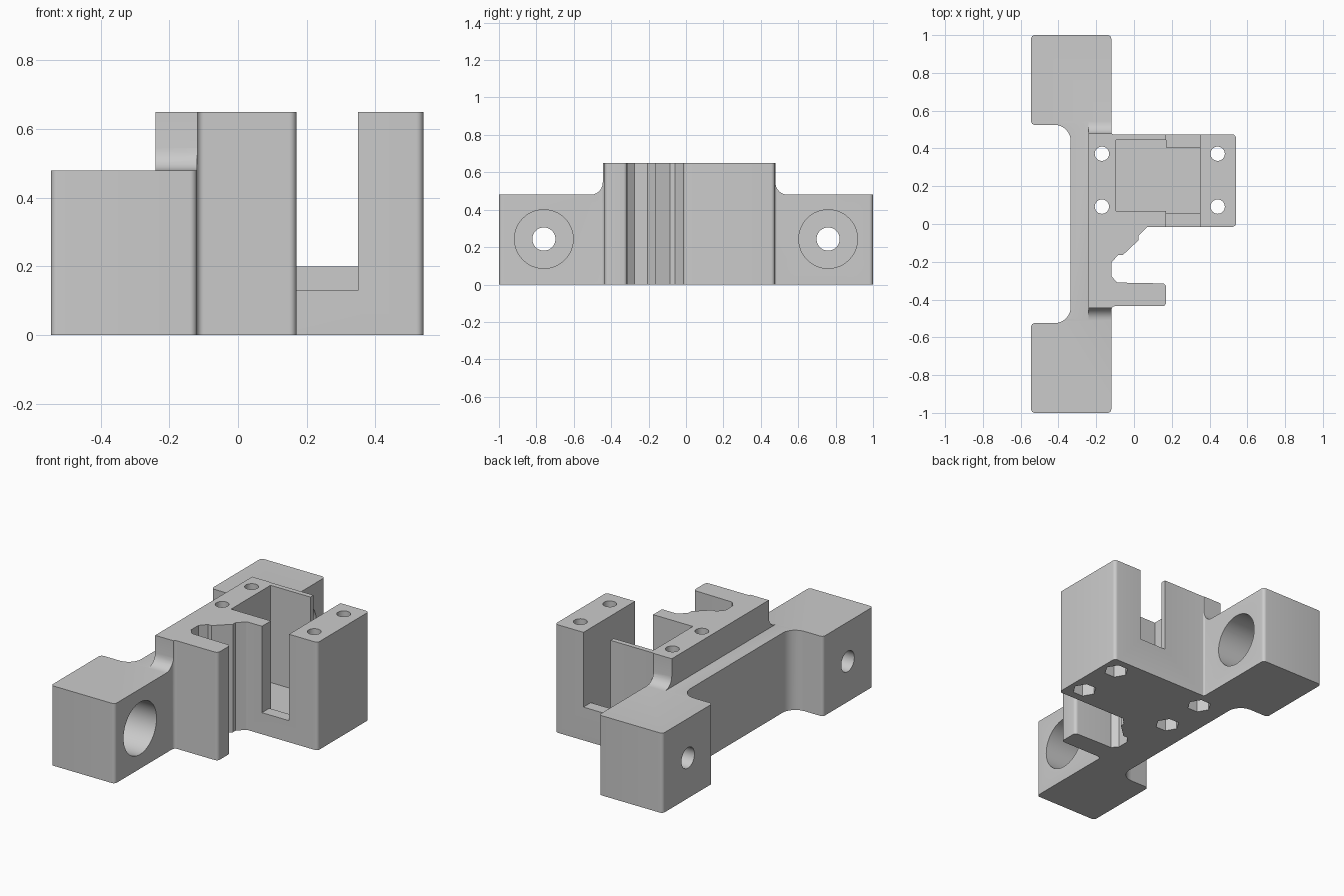
import bpy
import bmesh
import math
from mathutils import Vector, Matrix

if "Cube" in bpy.data.objects:
    bpy.data.objects.remove(bpy.data.objects["Cube"])

grey = bpy.data.materials.new("plain grey")
grey.use_nodes = True
grey.diffuse_color = (0.6, 0.6, 0.6, 1)
grey.node_tree.nodes["Principled BSDF"].inputs["Base Color"].default_value = (0.6, 0.6, 0.6, 1)


def rounded(corners, steps=6):
    """Polygon from (x, y, radius) corners, each turned into an arc."""
    out = []
    for i, (x, y, r) in enumerate(corners):
        p = Vector((x, y))
        a = (Vector(corners[i - 1][:2]) - p).normalized()
        b = (Vector(corners[(i + 1) % len(corners)][:2]) - p).normalized()
        if r == 0:
            out.append(p)
            continue
        half = a.angle(b) / 2
        centre = p + (a + b).normalized() * r / math.sin(half)
        start = p + a * r / math.tan(half) - centre
        end = p + b * r / math.tan(half) - centre
        for k in range(steps + 1):
            t = k / steps
            d = start.lerp(end, t)
            # even spacing along the arc
            ang = start.angle_signed(end) * t
            d = Matrix.Rotation(-ang, 2) @ start
            out.append(centre + d)
    return out


def prism(name, points, low, high, axis="Z"):
    """Extrude a polygon along z, or along x with points read as (y, z)."""
    bm = bmesh.new()
    verts = [bm.verts.new((p[0], p[1], low) if axis == "Z" else (low, p[0], p[1])) for p in points]
    face = bm.faces.new(verts)
    grown = bmesh.ops.extrude_face_region(bm, geom=[face])["geom"]
    move = (0, 0, high - low) if axis == "Z" else (high - low, 0, 0)
    bmesh.ops.translate(bm, vec=move, verts=[g for g in grown if isinstance(g, bmesh.types.BMVert)])
    bmesh.ops.recalc_face_normals(bm, faces=bm.faces)
    mesh = bpy.data.meshes.new(name)
    bm.to_mesh(mesh)
    bm.free()
    ob = bpy.data.objects.new(name, mesh)
    ob.data.materials.append(grey)
    bpy.context.collection.objects.link(ob)
    return ob


def rect(a0, b0, a1, b1):
    return [(a0, b0), (a1, b0), (a1, b1), (a0, b1)]


def circle(a, b, r, sides):
    return [(a + r * math.cos(math.tau * k / sides), b + r * math.sin(math.tau * k / sides))
            for k in range(sides)]


# plan outline: two end blocks, thin back web, carriage box and clip arm
R = 0.02
outline = [
    (-0.545, -1, R), (-0.12, -1, R), (-0.12, -0.435, R), (0.17, -0.435, R), (0.17, -0.315, R),
    (-0.09, -0.31, 0), (-0.12, -0.275, 0), (-0.12, -0.205, 0), (-0.085, -0.165, 0),
    (-0.06, -0.165, 0), (0.025, -0.085, 0), (0.025, -0.06, 0), (0.07, -0.015, 0.01),
    (0.54, -0.015, R), (0.54, 0.475, R), (-0.12, 0.475, 0.01), (-0.12, 1, R), (-0.545, 1, R),
    (-0.545, 0.525, R), (-0.335, 0.525, 0.085), (-0.335, -0.525, 0.085), (-0.545, -0.525, R),
]
bracket = prism("carriage_bracket", rounded(outline), 0, 0.65)

# lowered back web and filleted steps over the end blocks
cutters = [prism("back_step", rect(-0.7, -1.2, -0.24, 1.2), 0.48, 0.8)]
for side, edge in ((-1, 0.445), (1, 0.478)):
    step = rounded([(side * edge, 0.8, 0), (side * edge, 0.48, 0.065),
                    (side * 1.2, 0.48, 0), (side * 1.2, 0.8, 0)])
    cutters.append(prism("end_step", step, -0.8, -0.1, "X"))

# stepped pocket in the box, and the slot through it
pocket = [(-0.095, 0.07), (0.17, 0.07), (0.17, 0.055), (0.35, 0.055),
          (0.35, 0.405), (0.17, 0.405), (0.17, 0.445), (-0.095, 0.445)]
cutters.append(prism("pocket", pocket, 0.065, 0.8))
cutters.append(prism("front_slot", rect(0.17, -0.1, 0.35, 0.1), 0.13, 0.8))
cutters.append(prism("back_slot", rect(0.17, 0.35, 0.35, 0.6), 0.2, 0.8))

# counterbored holes along x in the end blocks
for y in (-0.76, 0.76):
    cutters.append(prism("counterbore", circle(y, 0.243, 0.157, 48), -0.44, 0, "X"))
    cutters.append(prism("rod_hole", circle(y, 0.243, 0.062, 32), -0.7, -0.3, "X"))

# screw holes with hexagonal nut recesses underneath
for x in (-0.17, 0.443):
    for y in (0.092, 0.372):
        cutters.append(prism("screw_hole", circle(x, y, 0.038, 24), -0.1, 0.8))
        cutters.append(prism("nut_recess", circle(x, y, 0.068, 6), -0.1, 0.08))

bpy.context.view_layer.objects.active = bracket
for cutter in cutters:
    mod = bracket.modifiers.new("cut", "BOOLEAN")
    mod.operation = "DIFFERENCE"
    mod.solver = "EXACT"
    mod.object = cutter
    bpy.ops.object.modifier_apply(modifier=mod.name)
    bpy.data.objects.remove(cutter)

# smooth the rounded edges and bores only
bpy.ops.object.select_all(action="DESELECT")
bracket.select_set(True)
bpy.ops.object.shade_smooth_by_angle(angle=math.radians(30))
